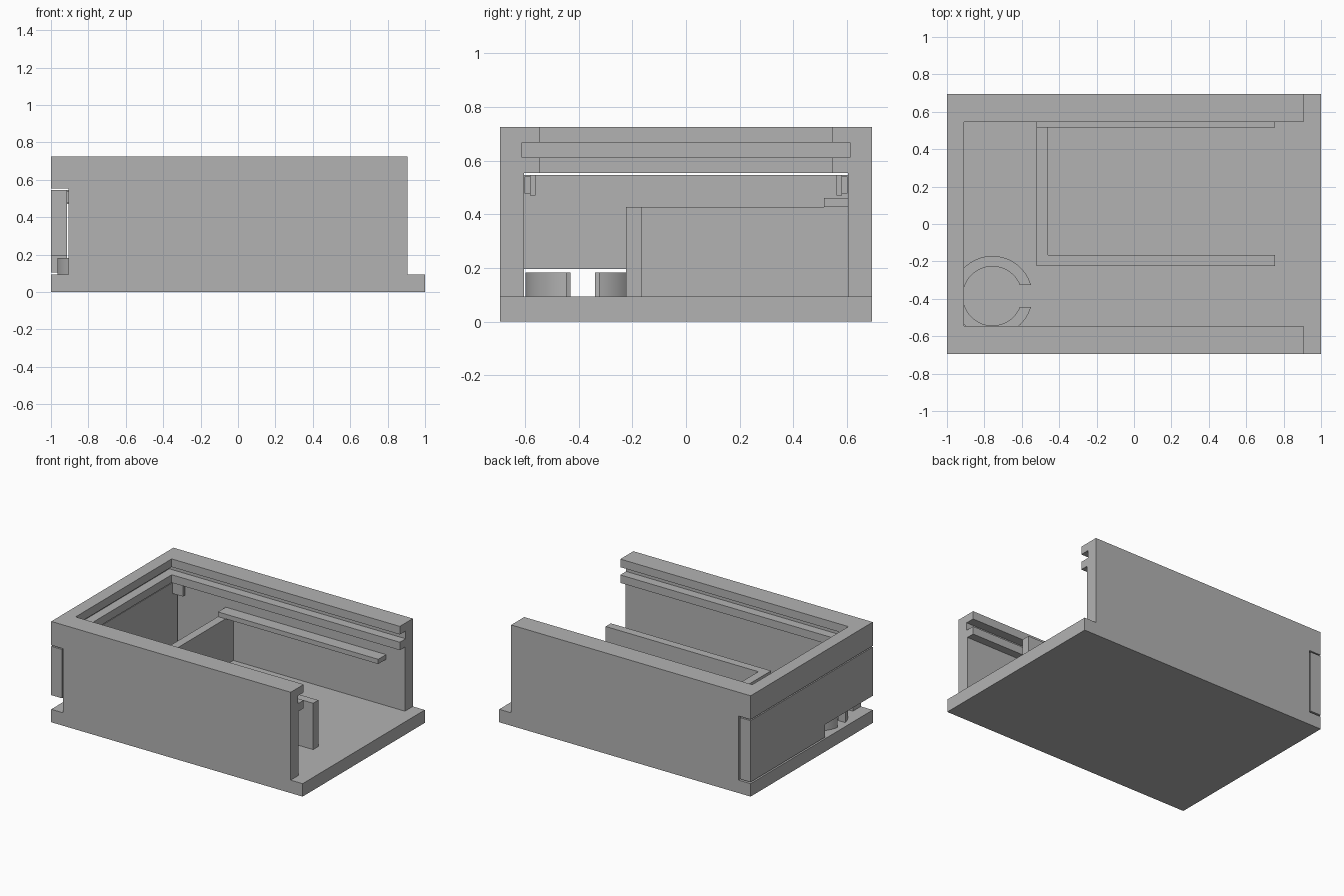
import bpy
import bmesh
from math import asin, cos, pi, sin
from mathutils import Vector

if "Cube" in bpy.data.objects:
    bpy.data.objects.remove(bpy.data.objects["Cube"], do_unlink=True)

GREY = (0.45, 0.45, 0.45, 1)
material = bpy.data.materials.new("light grey")
material.use_nodes = True
material.diffuse_color = GREY
material.node_tree.nodes["Principled BSDF"].inputs["Base Color"].default_value = GREY


def prism(name, points, depth):
    """Extrude a flat 3D outline along the vector depth."""
    bm = bmesh.new()
    face = bm.faces.new([bm.verts.new(p) for p in points])
    cap = bmesh.ops.extrude_face_region(bm, geom=[face])["geom"]
    moved = [v for v in cap if isinstance(v, bmesh.types.BMVert)]
    bmesh.ops.translate(bm, verts=moved, vec=Vector(depth))
    bmesh.ops.recalc_face_normals(bm, faces=bm.faces)
    mesh = bpy.data.meshes.new(name)
    bm.to_mesh(mesh)
    bm.free()
    mesh.materials.append(material)
    obj = bpy.data.objects.new(name, mesh)
    bpy.context.collection.objects.link(obj)
    return obj


def box(name, x, y, z):
    outline = [(x[0], y[0], z[0]), (x[1], y[0], z[0]),
               (x[1], y[1], z[0]), (x[0], y[1], z[0])]
    return prism(name, outline, (0, 0, z[1] - z[0]))


def carve(target, x, half_width, z):
    cutter = box("cutter", x, (-half_width, half_width), z)
    cutter.hide_render = True
    mod = target.modifiers.new("cut", "BOOLEAN")
    mod.operation = "DIFFERENCE"
    mod.solver = "EXACT"
    mod.object = cutter
    bpy.context.view_layer.objects.active = target
    bpy.ops.object.modifier_apply(modifier=mod.name)
    bpy.data.objects.remove(cutter, do_unlink=True)


HALF = 0.694      # half depth of the case
FLOOR = 0.093     # top of the base plate
LIP = 0.554       # underside of the rim
TOP = 0.725
INNER = 0.604     # inside face of the side walls

# Case shell: open end, end-plate slot, cavity, top opening and lid groove
shell = box("case_shell", (-1, 1), (-HALF, HALF), (0, TOP))
carve(shell, (0.905, 1.2), 0.9, (FLOOR, 0.9))
carve(shell, (-1.2, -0.905), 0.9, (FLOOR, LIP))
carve(shell, (-0.95, 1.2), INNER, (FLOOR, LIP))
carve(shell, (-0.91, 1.2), 0.546, (0.5, 0.9))
carve(shell, (-0.975, 1.2), 0.612, (0.611, 0.667))

# End plate with a cable opening at the front corner
plate = [(-HALF, 0.195), (-0.153, 0.195), (-0.153, 0.104),
         (HALF, 0.104), (HALF, 0.546), (-HALF, 0.546)]
prism("end_plate", [(-1, y, z) for y, z in plate], (0.085, 0, 0))

# Snap clips behind the end plate
for side, label in ((-1, "front"), (1, "back")):
    for part, x_end, y0, y1, z in (("arm", -0.83, 0.56, 0.582, (0.47, 0.546)),
                                   ("catch", -0.85, 0.58, 0.602, (0.477, 0.54))):
        box(f"{label}_clip_{part}", (-0.92, x_end),
            sorted((side * y0, side * y1)), z)

# L-shaped partition and the support ledge on the back wall
partition = [(-0.52, -0.224), (0.755, -0.224), (0.755, -0.165),
             (-0.46, -0.165), (-0.46, INNER), (-0.52, INNER)]
prism("partition", [(x, y, FLOOR) for x, y in partition], (0, 0, 0.333))
box("support_ledge", (-0.52, 0.755), (0.515, INNER), (0.426, 0.46))

# Split round holder, slotted towards both ends
RING_X, RING_Y, STEPS = -0.757, -0.385, 32


def arc(radius, side):
    start, end = asin(0.06 / radius), pi - asin(0.046 / radius)
    angles = [start + (end - start) * i / STEPS for i in range(STEPS + 1)]
    return [(RING_X + radius * cos(a), RING_Y + side * radius * sin(a), FLOOR)
            for a in angles]


for side, label in ((-1, "front"), (1, "back")):
    half = prism(f"{label}_holder_half",
                 arc(0.214, side) + arc(0.158, side)[::-1], (0, 0, 0.09))
    bpy.ops.object.select_all(action="DESELECT")
    half.select_set(True)
    bpy.context.view_layer.objects.active = half
    bpy.ops.object.shade_smooth_by_angle(angle=0.6)
